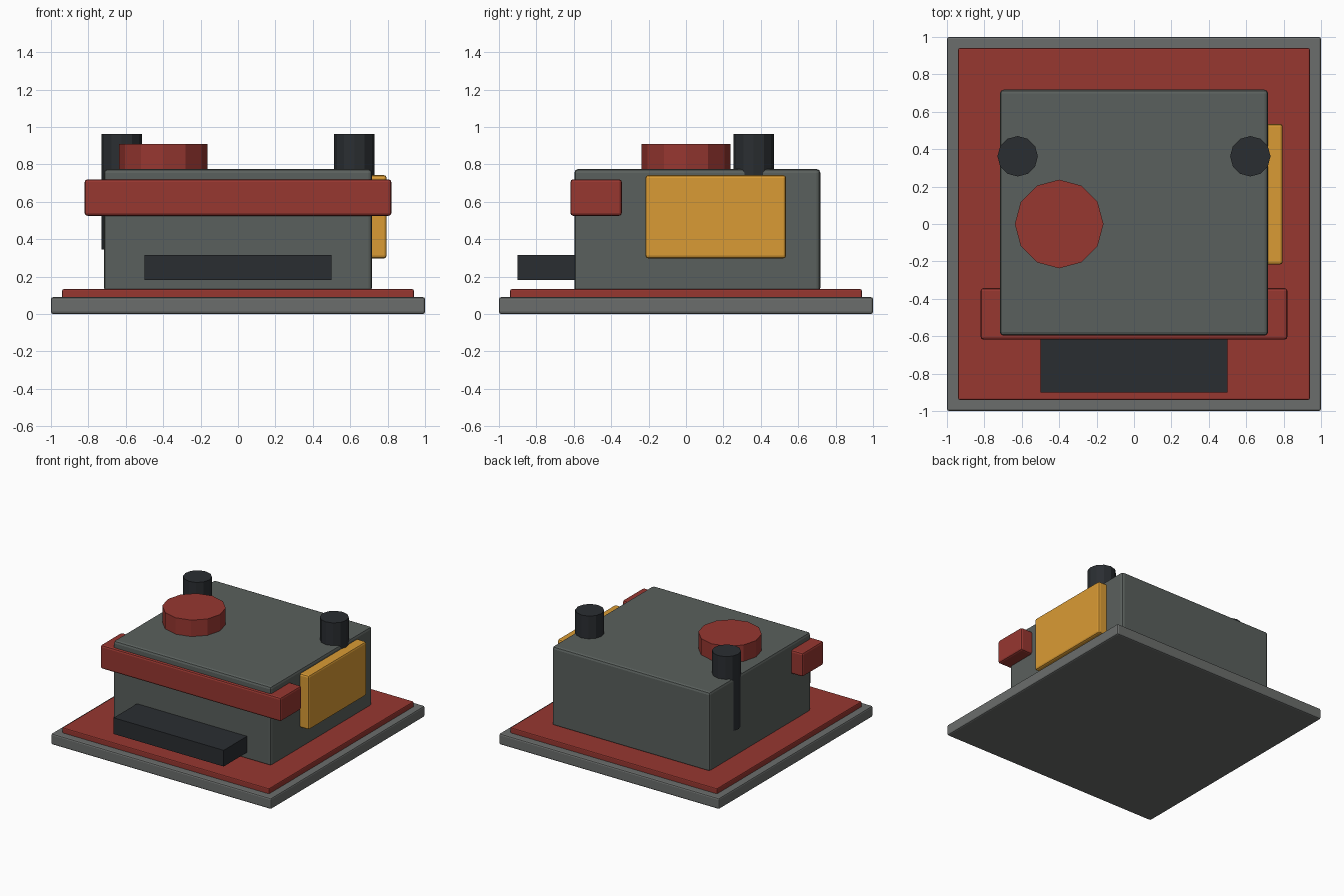
import bpy
import bmesh
from mathutils import Matrix, Vector

if "Cube" in bpy.data.objects:
    bpy.data.objects.remove(bpy.data.objects["Cube"])


def material(name, rgb):
    m = bpy.data.materials.new(name)
    m.diffuse_color = (*rgb, 1)
    m.use_nodes = True
    m.node_tree.nodes["Principled BSDF"].inputs["Base Color"].default_value = m.diffuse_color
    return m


RED = material("red", (0.31, 0.038, 0.03))
AMBER = material("amber", (0.70, 0.33, 0.035))
DARK = material("dark", (0.023, 0.027, 0.031))
BODY = material("body_grey", (0.102, 0.117, 0.109))
STONE = material("base_grey", (0.147, 0.155, 0.15))


def finish(name, bm, mat):
    mesh = bpy.data.meshes.new(name)
    bm.to_mesh(mesh)
    bm.free()
    mesh.materials.append(mat)
    obj = bpy.data.objects.new(name, mesh)
    bpy.context.collection.objects.link(obj)
    return obj


def box(name, x, y, z, mat, bevel=0.0):
    """Box from (min, max) ranges, with an optional edge bevel."""
    lo, hi = Vector((x[0], y[0], z[0])), Vector((x[1], y[1], z[1]))
    bm = bmesh.new()
    bmesh.ops.create_cube(bm, size=1, matrix=Matrix.Translation((lo + hi) / 2)
                          @ Matrix.Diagonal((*(hi - lo), 1)))
    obj = finish(name, bm, mat)
    if bevel:
        mod = obj.modifiers.new("edge_bevel", 'BEVEL')
        mod.width = bevel
        mod.segments = 2
    return obj


def post(name, x, y, radius, z, mat):
    """Upright 12-sided cylinder between two heights."""
    bm = bmesh.new()
    bmesh.ops.create_cone(bm, cap_ends=True, segments=12,
                          radius1=radius, radius2=radius, depth=z[1] - z[0],
                          matrix=Matrix.Translation((x, y, (z[0] + z[1]) / 2)))
    return finish(name, bm, mat)


# Ground slab and coloured floor
box("base_slab", (-1, 1), (-1, 1), (0, 0.09), STONE, 0.012)
box("floor_plate", (-0.94, 0.94), (-0.94, 0.94), (0.07, 0.133), RED, 0.008)

# Main block
box("main_body", (-0.717, 0.717), (-0.597, 0.718), (0.12, 0.775), BODY, 0.02)

# Front band, front step and side panel
box("front_band", (-0.82, 0.82), (-0.618, -0.343), (0.525, 0.72), RED, 0.015)
box("front_step", (-0.5, 0.5), (-0.9, -0.55), (0.182, 0.315), DARK)
box("side_panel", (0.68, 0.795), (-0.217, 0.535), (0.297, 0.742), AMBER, 0.015)

# Roof drum and the two exhaust posts
post("roof_drum", -0.4, 0, 0.237, (0.75, 0.91), RED)
for side, x in (("left", -0.622), ("right", 0.622)):
    post(side + "_exhaust", x, 0.362, 0.108, (0.345, 0.962), DARK)
